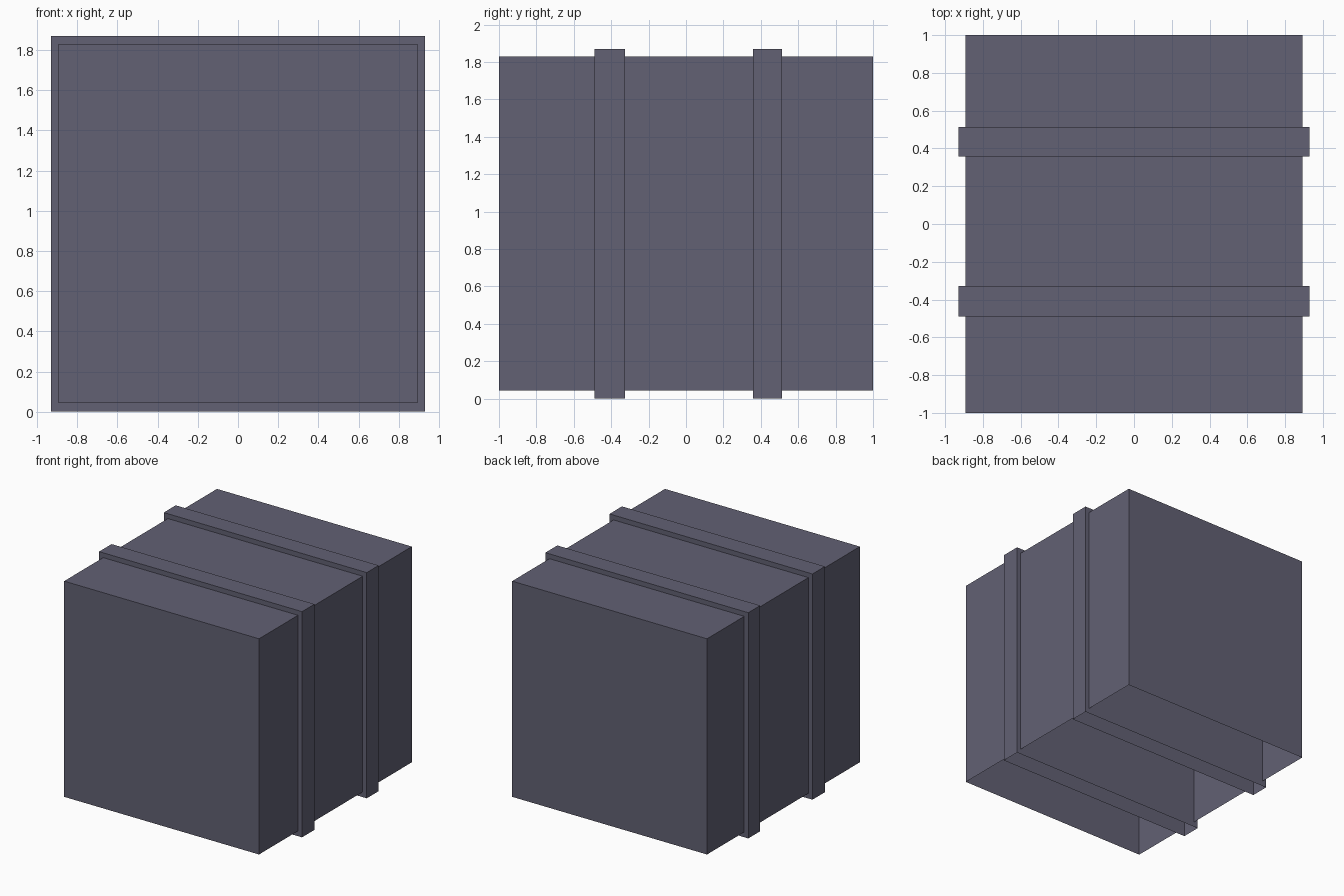
import bpy
import bmesh

if "Cube" in bpy.data.objects:
    bpy.data.objects.remove(bpy.data.objects["Cube"])

slate = bpy.data.materials.new("slate_grey")
slate.diffuse_color = (0.122, 0.119, 0.173, 1.0)
slate.use_nodes = True
slate.node_tree.nodes["Principled BSDF"].inputs["Base Color"].default_value = slate.diffuse_color


def open_box(name, half_x, y0, y1, z0, z1, drop=()):
    """Box shell open underneath; drop lists the y ends (-1 / +1) left off."""
    bm = bmesh.new()
    bmesh.ops.create_cube(bm, size=1.0)
    bm.normal_update()
    gone = [f for f in bm.faces
            if f.normal.z < -0.5 or any(f.normal.y * d > 0.5 for d in drop)]
    bmesh.ops.delete(bm, geom=gone, context='FACES')
    for v in bm.verts:
        v.co.x *= 2 * half_x
        v.co.y = y1 if v.co.y > 0 else y0
        v.co.z = z1 if v.co.z > 0 else z0
    mesh = bpy.data.meshes.new(name)
    bm.to_mesh(mesh)
    bm.free()
    mesh.materials.append(slate)
    obj = bpy.data.objects.new(name, mesh)
    bpy.context.collection.objects.link(obj)
    return obj


# raised bands wrapping the crate, their side walls reach right across
bands = {"front_band": (-0.49, -0.327), "back_band": (0.357, 0.513)}
for name, (y0, y1) in bands.items():
    open_box(name, 0.93, y0, y1, 0.0, 1.87)

# body sections between and beyond the bands
sections = [("front_body", -1.0, -0.49, (1,)),
            ("middle_body", -0.327, 0.357, (-1, 1)),
            ("back_body", 0.513, 1.0, (-1,))]
for name, y0, y1, drop in sections:
    open_box(name, 0.893, y0, y1, 0.043, 1.83, drop)
